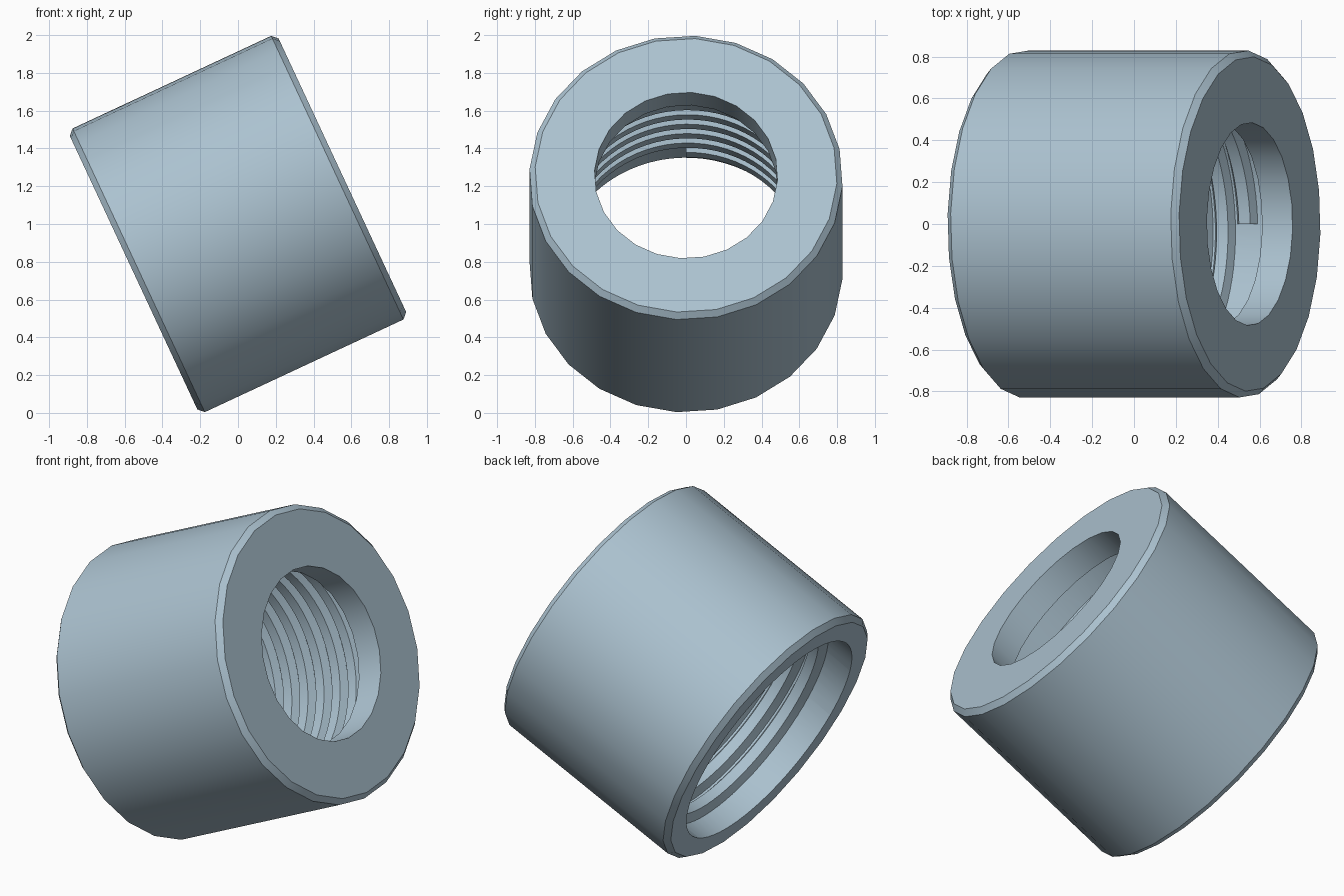
import bpy, bmesh, math
from mathutils import Matrix, Vector

if "Cube" in bpy.data.objects:
    bpy.data.objects.remove(bpy.data.objects["Cube"])

SEG, FINE = 24, 72
TILT = math.radians(25)
PHASE = math.radians(11.5)
H, R, C = 0.61, 0.83, 0.03          # half length, outer radius, chamfer
BORE, CAVITY, LIP = 0.485, 0.672, 0.16

mat = bpy.data.materials.new("pale_blue_grey")
mat.diffuse_color = (0.41, 0.54, 0.63, 1)
mat.use_nodes = True
mat.node_tree.nodes["Principled BSDF"].inputs["Base Color"].default_value = mat.diffuse_color

# Axis along local x, tilted upward and lifted to stand on the ground
PLACE = Matrix.Translation((0, 0, 1)) @ Matrix.Rotation(-TILT, 4, 'Y')


def ring_point(s, r, a):
    return PLACE @ Vector((s, r * math.cos(a), r * math.sin(a)))


def sweep(name, sections, closed):
    """Skin a list of equal cross-sections; close into a loop or cap the ends."""
    bm = bmesh.new()
    rings = [[bm.verts.new(p) for p in sec] for sec in sections]
    n = len(rings[0])
    for i in range(len(rings) if closed else len(rings) - 1):
        a, b = rings[i], rings[(i + 1) % len(rings)]
        for j in range(n):
            k = (j + 1) % n
            bm.faces.new((a[j], a[k], b[k], b[j]))
    if not closed:
        bm.faces.new(rings[0])
        bm.faces.new(rings[-1])
    bmesh.ops.recalc_face_normals(bm, faces=bm.faces[:])
    mesh = bpy.data.meshes.new(name)
    bm.to_mesh(mesh)
    bm.free()
    mesh.materials.append(mat)
    obj = bpy.data.objects.new(name, mesh)
    bpy.context.collection.objects.link(obj)
    return obj


def combine(target, tool, operation):
    """Apply a boolean and remove the tool object."""
    mod = target.modifiers.new("combine", 'BOOLEAN')
    mod.operation, mod.solver, mod.object = operation, 'EXACT', tool
    bpy.context.view_layer.objects.active = target
    bpy.ops.object.modifier_apply(modifier=mod.name)
    bpy.data.objects.remove(tool)


# Cap body: chamfered tube with the narrow bore all the way through
profile = [(-H, BORE), (-H, R - C), (-H + C, R), (H - C, R), (H, R - C), (H, BORE)]
body = sweep("threaded_cap",
             [[ring_point(s, r, PHASE + math.tau * i / SEG) for s, r in profile]
              for i in range(SEG)], True)

# Wide cavity behind the lip
cavity = sweep("cavity_cutter",
               [[ring_point(s, CAVITY, math.tau * (i + 0.3) / FINE) for i in range(FINE)]
                for s in (-H - 0.1, H - LIP)], False)
combine(body, cavity, 'DIFFERENCE')

# Internal thread: ridge winding along the cavity wall
PITCH, TURNS, START = 0.118, 6.5, 0.285
ridge = [(-0.058, 0.682), (-0.024, 0.626), (0.036, 0.626), (0.058, 0.682)]
sections = []
for i in range(int(FINE * TURNS) + 1):
    a = -math.pi / 2 + math.tau * i / FINE
    centre = START - PITCH * i / FINE
    sections.append([ring_point(centre + s, r, a) for s, r in ridge])
thread = sweep("inner_thread", sections, False)
combine(body, thread, 'UNION')

body.select_set(True)
bpy.context.view_layer.objects.active = body
bpy.ops.object.shade_smooth_by_angle(angle=math.radians(25))
